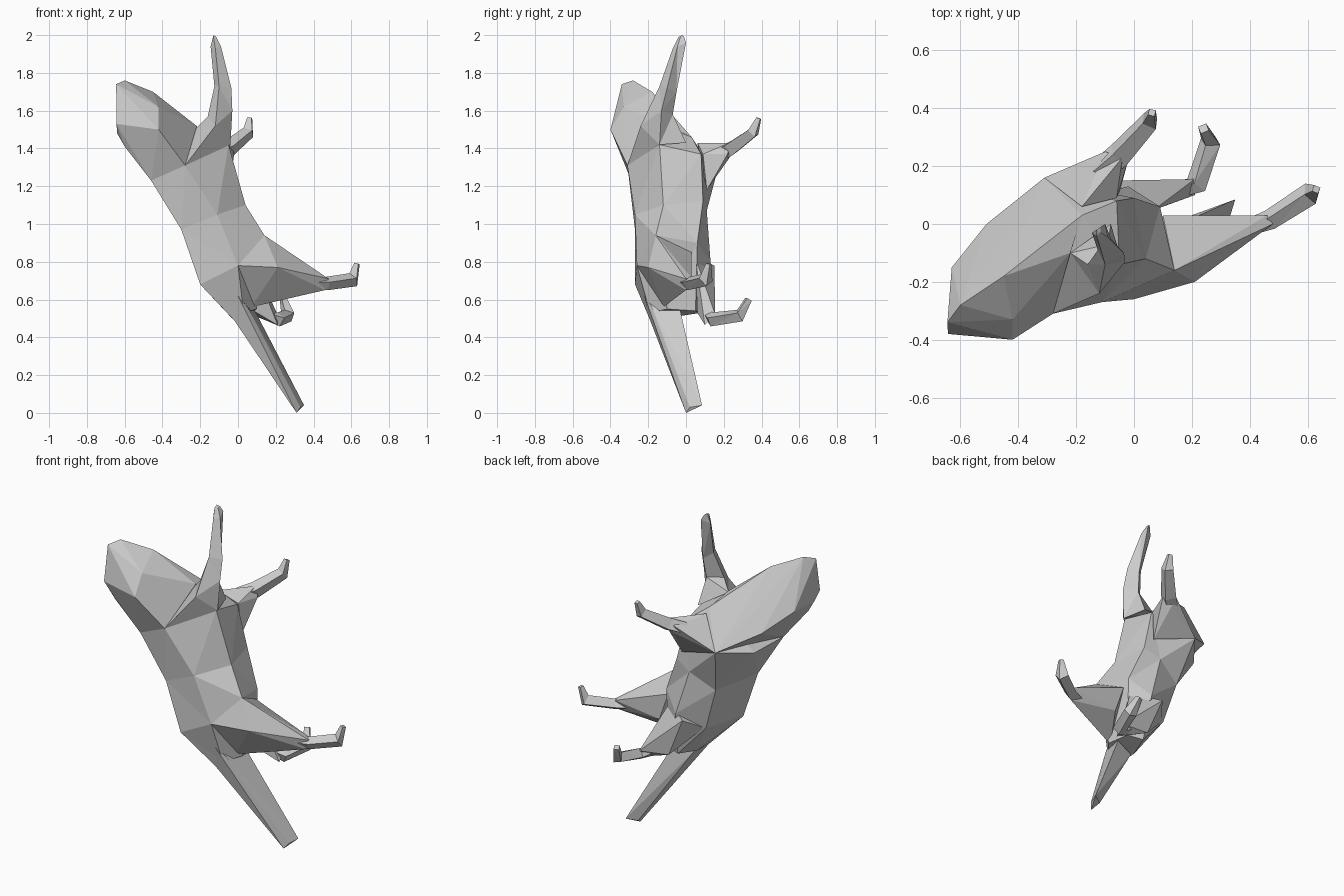
import bpy, bmesh
from math import cos, sin, pi
from mathutils import Vector


def finish(name, bm):
    bmesh.ops.recalc_face_normals(bm, faces=bm.faces)
    mesh = bpy.data.meshes.new(name)
    bm.to_mesh(mesh)
    bm.free()
    bpy.context.collection.objects.link(bpy.data.objects.new(name, mesh))


def loft(name, rings):
    """Skin a list of equal-length rings, capped and triangulated."""
    bm = bmesh.new()
    rows = [[bm.verts.new(p) for p in ring] for ring in rings]
    n = len(rows[0])
    for a, b in zip(rows, rows[1:]):
        for i in range(n):
            j = (i + 1) % n
            bm.faces.new((a[i], a[j], b[j], b[i]))
    bm.faces.new(rows[0])
    bm.faces.new(rows[-1])
    bmesh.ops.triangulate(bm, faces=bm.faces[:])
    finish(name, bm)


def hull(name, points):
    """Faceted block spanning a few corner points."""
    bm = bmesh.new()
    for p in points:
        bm.verts.new(p)
    bmesh.ops.convex_hull(bm, input=bm.verts[:])
    loose = [v for v in bm.verts if not v.link_faces]
    bmesh.ops.delete(bm, geom=loose, context='VERTS')
    finish(name, bm)


def limb(name, path, sides=4):
    """Tapered faceted tube along (x, y, z, radius) stations."""
    pts = [Vector(p[:3]) for p in path]
    ref = Vector((0.3, -1, 0.2))
    rings = []
    for i, p in enumerate(pts):
        d = (pts[min(i + 1, len(pts) - 1)] - pts[max(i - 1, 0)]).normalized()
        u = (ref - d * ref.dot(d)).normalized()
        w = d.cross(u)
        ref = u
        r = path[i][3]
        rings.append([p + r * (u * cos(2 * pi * k / sides) + w * sin(2 * pi * k / sides))
                      for k in range(sides)])
    loft(name, rings)


# Torso: rump, hips, waist, chest (each ring runs back, flank, belly, far flank)
loft("torso", [
    [(-.02, -.19, .49), (.03, -.19, .53), (.1, -.1, .55),
     (.09, .05, .54), (.0, .08, .53), (-.04, -.05, .51)],
    [(-.2, -.27, .68), (0, -.26, .78), (.14, -.16, .94),
     (.09, .06, .9), (-.02, .13, .8), (-.17, .05, .72)],
    [(-.3, -.27, .97), (-.11, -.27, 1.05), (.04, -.12, 1.1),
     (0, .09, 1.12), (-.1, .11, 1.07), (-.25, .07, .98)],
    [(-.46, -.29, 1.23), (-.28, -.31, 1.31), (-.05, -.14, 1.42),
     (-.06, .08, 1.37), (-.31, .16, 1.26), (-.45, -.02, 1.23)],
])

# Head and neck wedge
hull("head", [
    (-.645, -.34, 1.74), (-.6, -.28, 1.76), (-.62, -.35, 1.62), (-.643, -.38, 1.53),
    (-.64, -.33, 1.48), (-.63, -.15, 1.48), (-.42, -.4, 1.5), (-.45, -.18, 1.7),
    (-.42, -.33, 1.62), (-.6, -.33, 1.41), (-.28, -.31, 1.31), (-.18, .03, 1.46),
    (-.51, 0, 1.37), (-.31, .16, 1.26), (-.46, -.29, 1.23), (-.22, -.1, 1.52),
])

# Chest cap between the front legs
hull("upper_chest", [
    (-.28, -.31, 1.31), (-.05, -.14, 1.42), (-.06, .08, 1.37), (-.31, .16, 1.26),
    (-.18, .03, 1.46), (-.22, -.1, 1.51), (-.46, -.29, 1.23),
])

# Near front leg, flowing out of the shoulder
loft("near_front_leg", [
    [(-.28, -.31, 1.31), (-.04, -.14, 1.42), (-.08, 0, 1.43), (-.22, -.1, 1.51)],
    [(-.12, -.24, 1.52), (-.03, -.13, 1.6), (-.09, -.07, 1.58), (-.16, -.14, 1.57)],
    [(-.1, -.14, 1.73), (-.035, -.1, 1.72), (-.08, -.05, 1.7), (-.125, -.09, 1.73)],
    [(-.12, -.07, 1.93), (-.09, -.045, 1.94), (-.1, 0, 1.96), (-.145, -.03, 1.94)],
    [(-.13, -.04, 1.99), (-.115, -.03, 1.99), (-.115, -.01, 1.99), (-.13, -.02, 2)],
])

# Far front leg
hull("far_shoulder", [
    (-.31, .16, 1.26), (-.06, .09, 1.37), (-.18, .06, 1.43), (-.05, .11, 1.18),
    (-.08, .23, 1.35), (-.02, .22, 1.37), (-.04, .23, 1.43), (-.1, .25, 1.4),
])
limb("far_front_leg", [(-.12, .18, 1.37, .045), (-.05, .24, 1.4, .046),
                       (.055, .355, 1.485, .036), (.062, .385, 1.56, .016)])

# Hind legs with thighs
hull("near_thigh", [
    (0, -.26, .78), (.21, -.2, .77), (.14, -.16, .94), (.1, .03, .85), (.26, -.04, .64),
    (.07, -.12, .56), (.46, .03, .715), (.48, 0, .71), (.46, 0, .65), (.16, .03, .68),
])
limb("near_hind_leg", [(.4, -.01, .685, .03), (.47, .015, .685, .036),
                       (.61, .105, .705, .04), (.63, .12, .79, .016)])
hull("far_thigh", [
    (-.08, .15, .78), (-.16, .05, .72), (.07, .05, .82), (.02, .14, .54),
    (.1, .06, .53), (.13, .14, .58), (.21, .155, .52), (.21, .1, .465),
])
limb("far_hind_leg", [(.15, .12, .52, .03), (.215, .135, .495, .038),
                      (.265, .285, .515, .038), (.24, .33, .6, .021)])

# Tail
hull("tail", [
    (-.02, -.19, .49), (.09, -.03, .54), (-.02, -.05, .5), (.05, -.18, .56),
    (0, -.22, .62), (.31, 0, 0), (.35, .085, .04), (.29, .05, .03), (.33, .02, .03),
])
